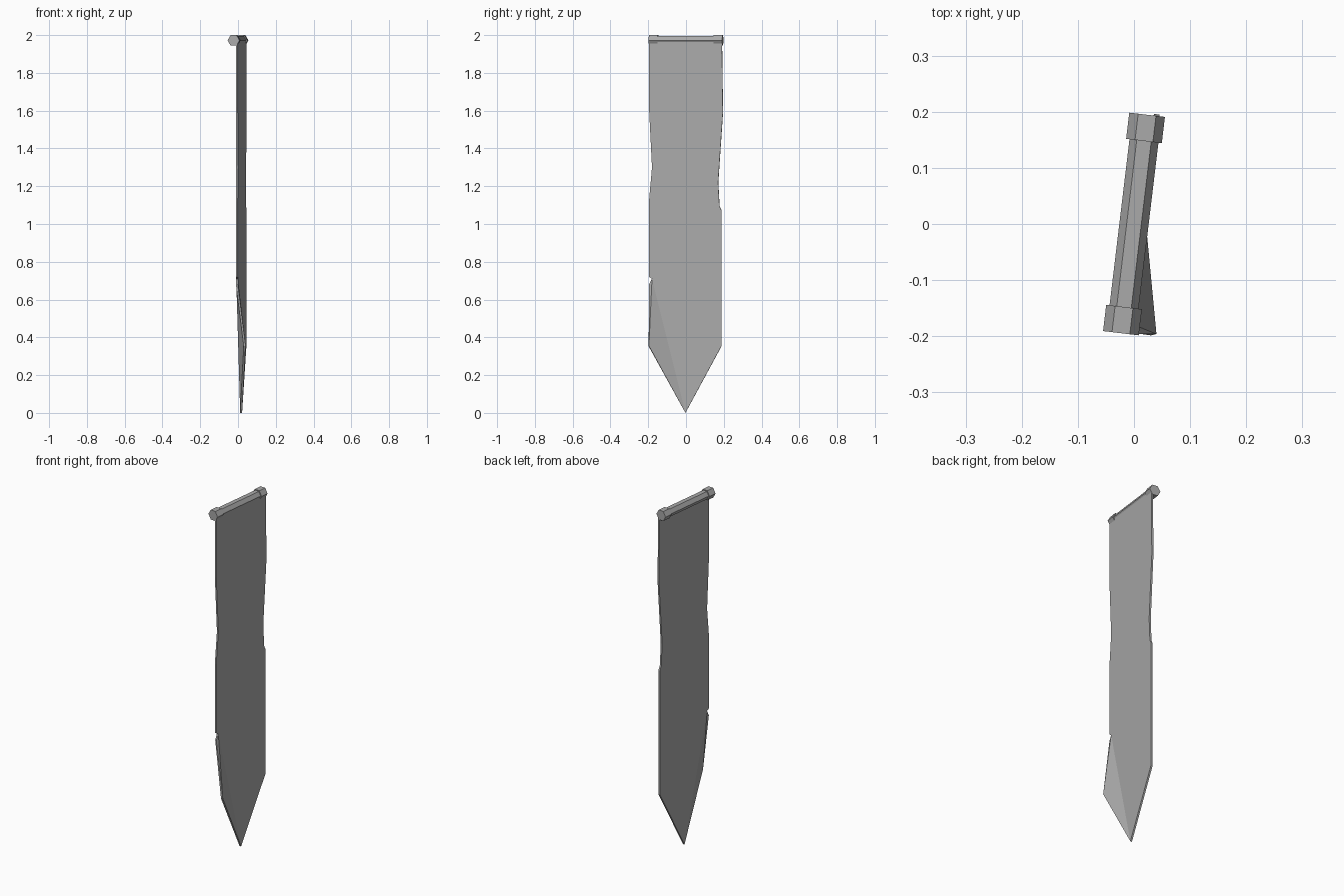
import bpy, bmesh, math

cube = bpy.data.objects.get("Cube")
if cube:
    bpy.data.objects.remove(cube, do_unlink=True)

SLOPE = 0.12        # sideways drift of the rod along its length
ROD_Z = 1.972

grey = bpy.data.materials.new("plain grey")
grey.use_nodes = True
colour = (0.4, 0.4, 0.4, 1)
grey.diffuse_color = colour
grey.node_tree.nodes["Principled BSDF"].inputs["Base Color"].default_value = colour


def add_object(name, bm):
    mesh = bpy.data.meshes.new(name)
    bm.to_mesh(mesh)
    bm.free()
    mesh.materials.append(grey)
    obj = bpy.data.objects.new(name, mesh)
    bpy.context.collection.objects.link(obj)
    return obj


def hex_bar(name, radius, start, end):
    """Six-sided bar along the rod axis, flat side up."""
    bm = bmesh.new()
    ring = [bm.verts.new((radius * math.cos(i * math.pi / 3), start,
                          radius * math.sin(i * math.pi / 3))) for i in range(6)]
    base = bm.faces.new(ring)
    tip = bmesh.ops.extrude_face_region(bm, geom=[base])["geom"]
    bmesh.ops.translate(bm, vec=(0, end - start, 0),
                        verts=[g for g in tip if isinstance(g, bmesh.types.BMVert)])
    bmesh.ops.recalc_face_normals(bm, faces=bm.faces)
    obj = add_object(name, bm)
    obj.location.z = ROD_Z
    obj.rotation_euler.z = -math.atan(SLOPE)
    return obj


# Rod and its end caps
hex_bar("rod", 0.026, -0.16, 0.16)
hex_bar("front_cap", 0.032, -0.196, -0.149)
hex_bar("back_cap", 0.032, 0.149, 0.196)

# Hanging cloth outline (y, z): tip, back edge upward, top, front edge down to the notch
outline = [(-0.003, 0), (0.188, 0.355), (0.188, 1.07), (0.177, 1.095),
           (0.17, 1.22), (0.195, 1.59), (0.19, ROD_Z), (-0.196, ROD_Z),
           (-0.196, 1.62), (-0.18, 1.3), (-0.196, 1.12), (-0.196, 0.72),
           (-0.18, 0.71)]
bm = bmesh.new()
panel = [bm.verts.new((0.022 + SLOPE * y, y, z)) for y, z in outline]
bm.faces.new(panel)

# Lower front corner, folded outward along a crease from notch to tip
tip, notch = panel[0], panel[-1]
notch_low = bm.verts.new((0.022 - SLOPE * 0.196, -0.196, 0.68))
corner = bm.verts.new((0.04, -0.196, 0.355))
bm.faces.new((notch, notch_low, corner))
bm.faces.new((notch, corner, tip))
bm.normal_update()
cloth = add_object("banner_cloth", bm)
thick = cloth.modifiers.new("thickness", 'SOLIDIFY')
thick.thickness = 0.01
thick.offset = -1
